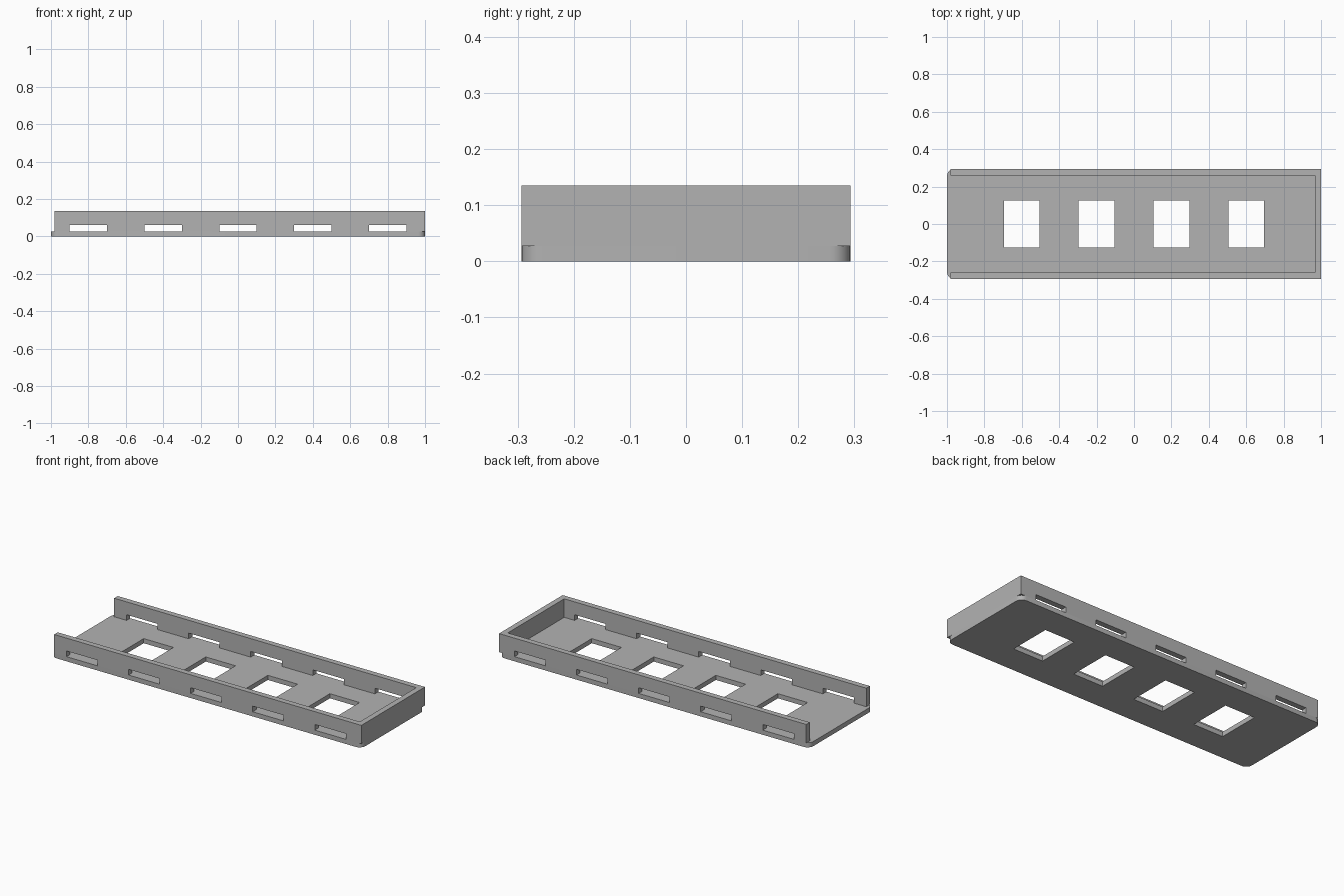
import bpy, bmesh
from math import cos, sin, pi

HALF_X, HALF_Y = 1.0, 0.293
FLOOR, TOP = 0.027, 0.135
WALL, RADIUS = 0.033, 0.037
WALL_START = -0.98

cube = bpy.data.objects.get("Cube")
if cube:
    bpy.data.objects.remove(cube, do_unlink=True)

grey = bpy.data.materials.new("mid grey")
grey.use_nodes = True
colour = (0.45, 0.45, 0.45, 1)
grey.diffuse_color = colour
grey.node_tree.nodes["Principled BSDF"].inputs["Base Color"].default_value = colour


def prism(name, outline, z0, z1):
    """Extrude a counter-clockwise outline from z0 up to z1."""
    bm = bmesh.new()
    face = bm.faces.new([bm.verts.new((x, y, z0)) for x, y in outline])
    lifted = bmesh.ops.extrude_face_region(bm, geom=[face], use_keep_orig=True)
    verts = [v for v in lifted["geom"] if isinstance(v, bmesh.types.BMVert)]
    bmesh.ops.translate(bm, verts=verts, vec=(0, 0, z1 - z0))
    bmesh.ops.recalc_face_normals(bm, faces=bm.faces)
    mesh = bpy.data.meshes.new(name)
    bm.to_mesh(mesh)
    bm.free()
    mesh.materials.append(grey)
    obj = bpy.data.objects.new(name, mesh)
    bpy.context.collection.objects.link(obj)
    return obj


def box_outline(cx, hx, hy):
    return [(cx - hx, -hy), (cx + hx, -hy), (cx + hx, hy), (cx - hx, hy)]


def cut(obj, centres, hx, hy, z0, z1):
    """Cut a row of box openings through an object."""
    bpy.context.view_layer.objects.active = obj
    for cx in centres:
        cutter = prism("cutter", box_outline(cx, hx, hy), z0, z1)
        cutter.hide_render = True
        mod = obj.modifiers.new("opening", 'BOOLEAN')
        mod.operation = 'DIFFERENCE'
        mod.solver = 'EXACT'
        mod.object = cutter
        bpy.ops.object.modifier_apply(modifier=mod.name)
        bpy.data.objects.remove(cutter, do_unlink=True)


# Floor plate with rounded corners and four windows
STEPS = 8
corners = [(1, 1), (-1, 1), (-1, -1), (1, -1)]
outline = []
for quarter, (sx, sy) in enumerate(corners):
    for i in range(STEPS + 1):
        a = (quarter + i / STEPS) * pi / 2
        outline.append((sx * (HALF_X - RADIUS) + RADIUS * cos(a),
                        sy * (HALF_Y - RADIUS) + RADIUS * sin(a)))
floor_plate = prism("floor_plate", outline, 0, FLOOR)
cut(floor_plate, [-0.6, -0.2, 0.2, 0.6], 0.096, 0.126, -0.1, 0.1)

# Three-sided wall, open at one end, with five slots along each long side
inner_x, inner_y = HALF_X - WALL, HALF_Y - WALL
wall = prism("side_walls", [
    (WALL_START, -HALF_Y), (HALF_X, -HALF_Y), (HALF_X, HALF_Y),
    (WALL_START, HALF_Y), (WALL_START, inner_y), (inner_x, inner_y),
    (inner_x, -inner_y), (WALL_START, -inner_y)], FLOOR, TOP)
cut(wall, [-0.8, -0.4, 0, 0.4, 0.8], 0.1, 0.4, 0, 0.06)

# Smooth the rounded corners, keep every other edge crisp
for obj in (floor_plate, wall):
    bpy.ops.object.select_all(action='DESELECT')
    obj.select_set(True)
    bpy.context.view_layer.objects.active = obj
    bpy.ops.object.shade_smooth_by_angle(angle=pi / 6)
